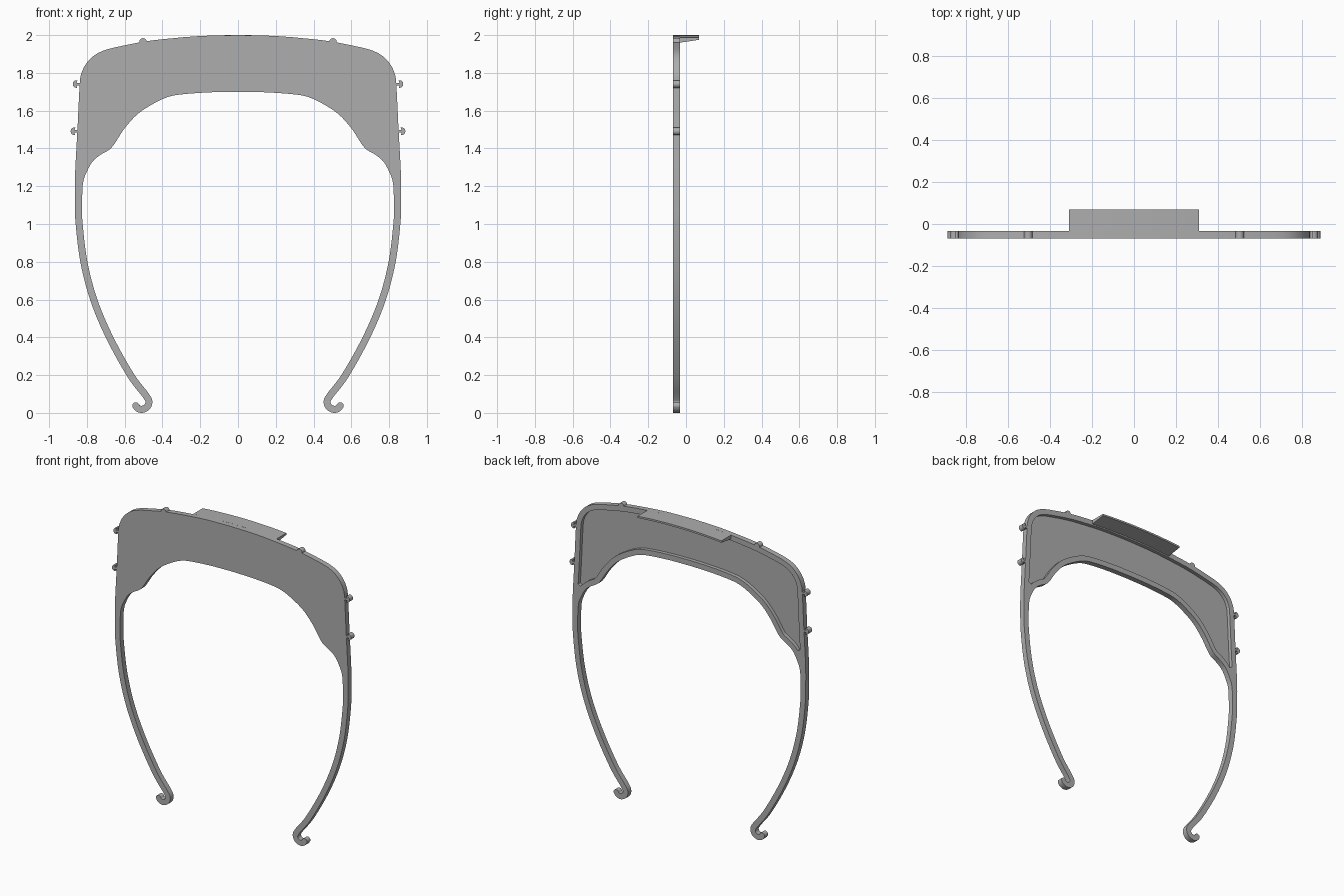
import bpy, bmesh, math
from mathutils import Vector

if "Cube" in bpy.data.objects:
    bpy.data.objects.remove(bpy.data.objects["Cube"], do_unlink=True)

FRONT, BACK, TIP = -0.069, -0.033, 0.069   # depth of the frame and the ledge
RIM = 0.036

grey = bpy.data.materials.new("plain grey")
grey.use_nodes = True
grey.diffuse_color = (0.42, 0.42, 0.42, 1)
grey.node_tree.nodes["Principled BSDF"].inputs["Base Color"].default_value = grey.diffuse_color


def spline(points, steps=6):
    """Smooth curve through the points."""
    p = [Vector(q) for q in points]
    p = [p[0] * 2 - p[1]] + p + [p[-1] * 2 - p[-2]]
    out = []
    for a, b, c, d in zip(p, p[1:], p[2:], p[3:]):
        for i in range(steps):
            t = i / steps
            out.append(0.5 * (2 * b + (c - a) * t + (2 * a - 5 * b + 4 * c - d) * t * t
                              + (3 * b - a - 3 * c + d) * t ** 3))
    return out + [p[-2]]


def offset(path, dist):
    """Shift a path to its right-hand side."""
    out = []
    for i, p in enumerate(path):
        d = (path[min(i + 1, len(path) - 1)] - path[max(i - 1, 0)]).normalized()
        out.append(p + Vector((d.y, -d.x)) * dist)
    return out


def mirrored(half):
    """Close a half outline that starts and ends on the centre line."""
    half[0].x = half[-1].x = 0
    return half + [Vector((-p.x, p.y)) for p in reversed(half[1:-1])]


def finish(name, bm):
    bmesh.ops.recalc_face_normals(bm, faces=bm.faces)
    mesh = bpy.data.meshes.new(name)
    bm.to_mesh(mesh)
    bm.free()
    mesh.materials.append(grey)
    obj = bpy.data.objects.new(name, mesh)
    bpy.context.collection.objects.link(obj)
    return obj


def slab(name, outline, y0, y1):
    """Extrude an x-z outline through the depth."""
    bm = bmesh.new()
    face = bm.faces.new([bm.verts.new((p.x, y0, p.y)) for p in outline])
    ext = bmesh.ops.extrude_face_region(bm, geom=[face])
    verts = [v for v in ext["geom"] if isinstance(v, bmesh.types.BMVert)]
    bmesh.ops.translate(bm, verts=verts, vec=(0, y1 - y0, 0))
    return finish(name, bm)


def smooth(obj):
    bpy.ops.object.select_all(action="DESELECT")
    obj.select_set(True)
    bpy.context.view_layer.objects.active = obj
    bpy.ops.object.shade_smooth_by_angle(angle=math.radians(30))


# Edges of the panel, and the centre line of the arm with its hook
outer = spline([(0, 2), (0.2, 1.995), (0.4, 1.978), (0.5, 1.965), (0.6, 1.946), (0.7, 1.922),
                (0.76, 1.893), (0.803, 1.85), (0.828, 1.80), (0.838, 1.74), (0.85, 1.5),
                (0.861, 1.3), (0.864, 1.2)])
inner = spline([(0.823, 1.2), (0.812, 1.25), (0.774, 1.325), (0.73, 1.365), (0.669, 1.405),
                (0.605, 1.5), (0.537, 1.577), (0.46, 1.63), (0.378, 1.67), (0.3, 1.686),
                (0.15, 1.697), (0, 1.7)])
arm = spline([(0.845, 1.1), (0.841, 1), (0.816, 0.8), (0.764, 0.6), (0.68, 0.4), (0.569, 0.2),
              (0.49, 0.095), (0.472, 0.06), (0.482, 0.031), (0.51, 0.0185), (0.532, 0.026),
              (0.541, 0.038)])

# Frame: panel and both arms in one outline, with round hook tips
HALF = 0.0185
left, right = offset(arm, -HALF), offset(arm, HALF)
spoke = left[-1] - arm[-1]
start = math.atan2(spoke.y, spoke.x)
cap = [arm[-1] + HALF * Vector((math.cos(start - a), math.sin(start - a)))
       for a in (math.pi * i / 8 for i in range(1, 8))]
frame = slab("frame", mirrored(outer + left + cap + right[::-1] + inner), FRONT, BACK)

# Recess in the back of the panel, leaving a raised rim
hollow = [p for p in offset(outer, RIM) if p.y > 1.335]
hollow += [p for p in offset(inner, RIM) if p.y > 1.345]
cutter = slab("recess_cutter", mirrored(hollow), FRONT + 0.012, BACK + 0.02)
cutter.hide_render = True
cut = frame.modifiers.new("recess", "BOOLEAN")
cut.operation, cut.solver, cut.object = "DIFFERENCE", "EXACT", cutter
bpy.context.view_layer.objects.active = frame
bpy.ops.object.modifier_apply(modifier=cut.name)
bpy.data.objects.remove(cutter, do_unlink=True)
smooth(frame)

# Ledge on the top edge, curved with it and thinner towards the back
bm = bmesh.new()
rows = []
for i in range(17):
    x = 0.31 * (i / 8 - 1)
    top = 2 - 0.135 * x * x
    rows.append([bm.verts.new((x, y, top - drop)) for y, drop in
                 ((BACK, 0), (TIP, 0), (TIP, 0.012), (BACK, 0.027))])
for a, b in zip(rows, rows[1:]):
    for k in range(4):
        n = (k + 1) % 4
        bm.faces.new((a[k], a[n], b[n], b[k]))
bm.faces.new(rows[0])
bm.faces.new(rows[-1])
smooth(finish("top_ledge", bm))

# Mushroom pegs along the edge: a stem with a half-round head
HEAD, STEM = 0.02, 0.007
profile = [(-STEM, -0.01), (-STEM, 0.016), (-HEAD, 0.012)]
profile += [(-HEAD * math.cos(a), 0.016 + HEAD * math.sin(a))
            for a in (math.pi * i / 12 for i in range(13))]
profile += [(HEAD, 0.012), (STEM, 0.016), (STEM, -0.01)]
for name, x, z, tilt in (("top_peg", 0.5, 1.948, 10), ("upper_side_peg", 0.839, 1.74, 87),
                         ("lower_side_peg", 0.85, 1.49, 87)):
    t = math.radians(tilt)
    shape = [Vector((x + u * math.cos(t) + v * math.sin(t),
                     z - u * math.sin(t) + v * math.cos(t))) for u, v in profile]
    for side, sign in (("left", 1), ("right", -1)):
        smooth(slab(f"{side}_{name}", [Vector((p.x * sign, p.y)) for p in shape], FRONT, BACK))
